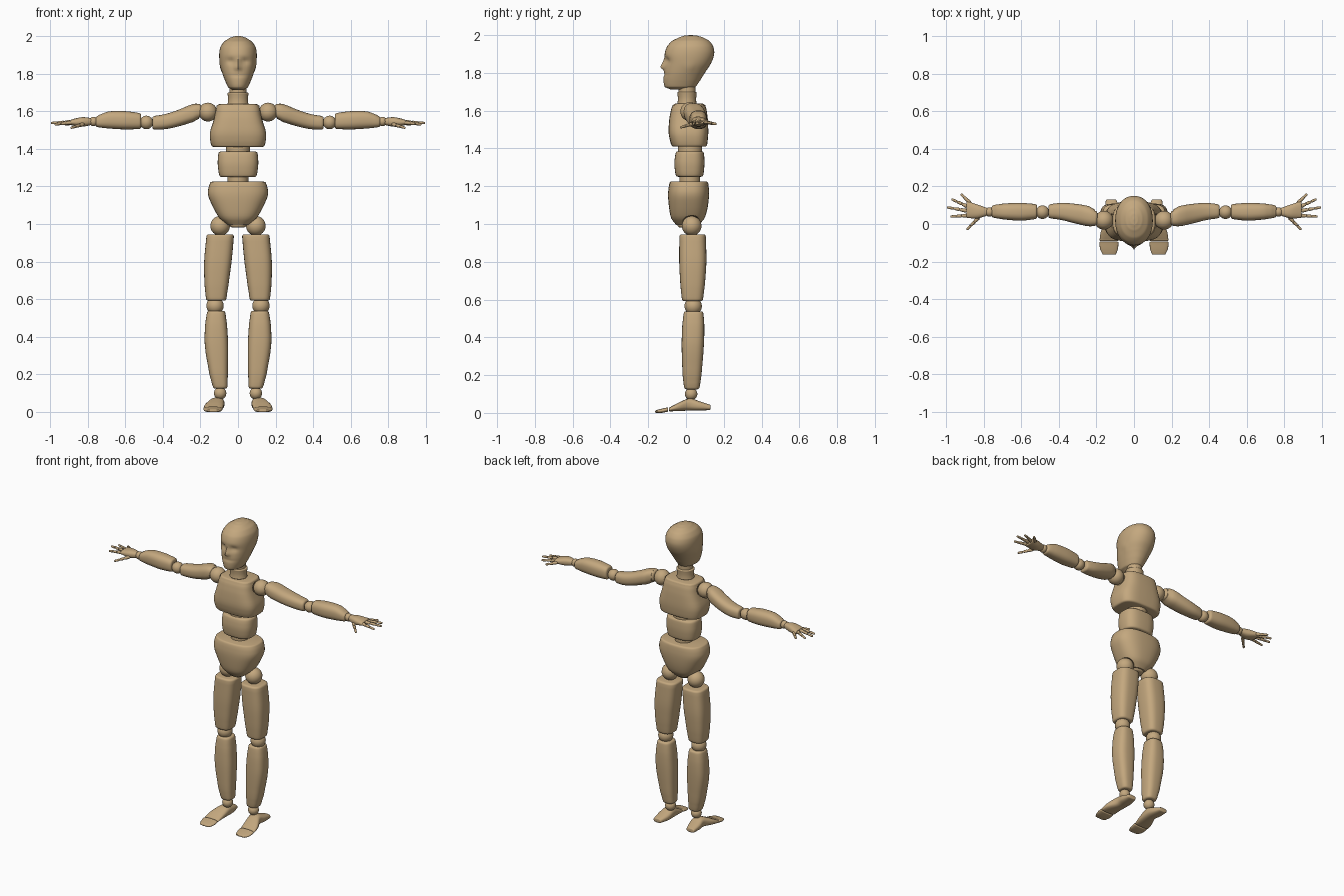
import bpy, bmesh
from math import sin, cos, pi, exp
from mathutils import Vector, Matrix

cube = bpy.data.objects.get("Cube")
if cube:
    bpy.data.objects.remove(cube, do_unlink=True)

wood = bpy.data.materials.new("light_wood")
wood.use_nodes = True
wood.diffuse_color = (0.55, 0.39, 0.21, 1)
wood.node_tree.nodes["Principled BSDF"].inputs["Base Color"].default_value = wood.diffuse_color

AXES = {"z": lambda t, a, b: (a, b, t),
        "x": lambda t, a, b: (t, a, b),
        "y": lambda t, a, b: (a, t, b)}


def finish(name, bm):
    """Turn a bmesh into a smooth-shaded wooden object."""
    bmesh.ops.recalc_face_normals(bm, faces=bm.faces)
    mesh = bpy.data.meshes.new(name)
    bm.to_mesh(mesh)
    bm.free()
    mesh.materials.append(wood)
    obj = bpy.data.objects.new(name, mesh)
    bpy.context.collection.objects.link(obj)
    shade(obj)
    return obj


def activate(obj):
    bpy.ops.object.select_all(action="DESELECT")
    obj.select_set(True)
    bpy.context.view_layer.objects.active = obj


def shade(obj):
    activate(obj)
    bpy.ops.object.shade_smooth_by_angle(angle=0.7)


def spline(keys, steps):
    """Smoothly interpolate the key sections."""
    rows = []
    for i in range(len(keys) - 1):
        p0, p1 = keys[max(i - 1, 0)], keys[i]
        p2, p3 = keys[i + 1], keys[min(i + 2, len(keys) - 1)]
        for k in range(steps):
            u = k / steps
            row = [0.5 * (2 * b + (c - a) * u + (2 * a - 5 * b + 4 * c - d) * u * u
                          + (3 * b - a - 3 * c + d) * u ** 3)
                   for a, b, c, d in zip(p0, p1, p2, p3)]
            row[0] = p1[0] + (p2[0] - p1[0]) * u
            rows.append(row)
    return rows + [list(keys[-1])]


def rounded_end(row, inward, r):
    t, a0, a1, b0, b1 = row
    return [[t + inward * d * r, a0 + i * r, a1 - i * r, b0 + i * r, b1 - i * r]
            for d, i in ((0, 1), (0.13, 0.5), (0.5, 0.13), (1, 0))]


def loft(name, axis, keys, side=1, power=2.8, r=0.012, steps=4, sculpt=None):
    """Skin rounded sections (t, a_min, a_max, b_min, b_max) along an axis."""
    rows = spline(keys, steps)
    if r:
        rows = rounded_end(rows[0], 1, r) + rows[1:-1] + rounded_end(rows[-1], -1, r)[::-1]
    n, bm, rings = 40, bmesh.new(), []
    for t, a0, a1, b0, b1 in rows:
        ring = []
        for j in range(n):
            c, s = cos(2 * pi * j / n), sin(2 * pi * j / n)
            a = (a0 + a1) / 2 + (a1 - a0) / 2 * abs(c) ** (2 / power) * (1 if c > 0 else -1)
            b = (b0 + b1) / 2 + (b1 - b0) / 2 * abs(s) ** (2 / power) * (1 if s > 0 else -1)
            p = Vector(AXES[axis](t, a, b))
            if sculpt:
                sculpt(p)
            p.x *= side
            ring.append(bm.verts.new(p))
        rings.append(ring)
    for lo, hi in zip(rings, rings[1:]):
        for j in range(n):
            bm.faces.new((lo[j], lo[j - 1], hi[j - 1], hi[j]))
    bm.faces.new(rings[0])
    bm.faces.new(rings[-1])
    return finish(name, bm)


def ball(name, centre, radius):
    bm = bmesh.new()
    bmesh.ops.create_uvsphere(bm, u_segments=28, v_segments=16, radius=radius,
                              matrix=Matrix.Translation(centre))
    return finish(name, bm)


def carve(obj, centre, radius):
    """Cut a round joint socket."""
    cutter = ball("socket_cutter", centre, radius)
    cutter.hide_render = True
    mod = obj.modifiers.new("socket", "BOOLEAN")
    mod.operation, mod.object, mod.solver = "DIFFERENCE", cutter, "EXACT"
    activate(obj)
    bpy.ops.object.modifier_apply(modifier=mod.name)
    bpy.data.objects.remove(cutter, do_unlink=True)
    shade(obj)


def peg(name, z, radius, depth, y):
    bm = bmesh.new()
    bmesh.ops.create_cone(bm, cap_ends=True, segments=32, radius1=radius, radius2=radius,
                          depth=depth, matrix=Matrix.Translation((0, y, z)))
    return finish(name, bm)


def face_shape(p):
    """Eye hollows, nose, mouth dip and ears."""
    if p.y < -0.03:
        eye = exp(-((abs(p.x) - 0.036) / 0.022) ** 2 - ((p.z - 1.865) / 0.018) ** 2)
        rise = (1.885 - p.z) / 0.055
        if rise > 1:
            rise = max(0, 1 - (rise - 1) * 3)
        nose = exp(-(p.x / 0.014) ** 2) * max(0, rise)
        mouth = exp(-(p.x / 0.04) ** 2 - ((p.z - 1.79) / 0.008) ** 2)
        p.y += 0.014 * eye - 0.024 * nose + 0.004 * mouth
    p.x *= 1 + 0.05 * exp(-((p.y - 0.02) / 0.015) ** 2 - ((p.z - 1.83) / 0.025) ** 2)


# Head
loft("head", "z", [
    (1.713, -.03, .03, -.085, .02), (1.725, -.052, .052, -.112, .05),
    (1.76, -.068, .068, -.119, .075), (1.80, -.083, .083, -.117, .10),
    (1.85, -.096, .096, -.112, .132), (1.90, -.10, .10, -.113, .149),
    (1.94, -.094, .094, -.10, .144), (1.97, -.074, .074, -.073, .123),
    (1.99, -.044, .044, -.033, .086), (1.998, -.02, .02, -.005, .055),
    (2.0, -.003, .003, .02, .03)],
    power=2.15, r=0, steps=6, sculpt=face_shape)

# Neck and torso
peg("neck_pin", 1.70, .045, .05, .005)
loft("neck", "z", [(1.635, -.055, .055, -.045, .055), (1.665, -.053, .053, -.043, .054),
                   (1.70, -.056, .056, -.046, .057)], power=2, r=.006)
chest = loft("chest", "z", [
    (1.41, -.143, .143, -.078, .112), (1.48, -.15, .15, -.092, .118),
    (1.56, -.128, .128, -.088, .115), (1.61, -.118, .118, -.078, .108),
    (1.637, -.112, .112, -.068, .10)], power=3.4)
peg("upper_waist_pin", 1.397, .064, .05, .022)
loft("waist", "z", [(1.25, -.10, .10, -.055, .092), (1.32, -.108, .108, -.062, .098),
                    (1.385, -.104, .104, -.055, .095)], power=2.8)
peg("lower_waist_pin", 1.237, .055, .05, .02)
pelvis = loft("pelvis", "z", [
    (.982, -.045, .045, -.045, .06), (1.03, -.098, .098, -.078, .098),
    (1.09, -.133, .133, -.09, .115), (1.16, -.16, .16, -.095, .122),
    (1.225, -.15, .15, -.088, .118)], power=2.6)


def hand(side, label):
    # Palm
    loft(label + "palm", "x", [(.775, .045, .085, 1.527, 1.563), (.83, .03, .103, 1.517, 1.568),
                               (.89, .032, .12, 1.525, 1.556)], side, power=2.4, r=.006)
    # Jointed thumb and fingers
    digits = [((.825, .035, 1.53), (.885, -.026, 1.512)), ((.885, .045, 1.54), (.97, .04, 1.53)),
              ((.888, .07, 1.543), (.989, .088, 1.537)), ((.885, .093, 1.54), (.965, .13, 1.535)),
              ((.872, .113, 1.537), (.917, .156, 1.53))]
    bm = bmesh.new()
    for base, tip in digits:
        base, tip = Vector(base), Vector(tip)
        base.x *= side
        tip.x *= side
        step = (tip - base) / 3
        turn = step.to_track_quat("Z", "Y").to_matrix().to_4x4()
        for k in range(3):
            r = .0105 - .0015 * k
            place = Matrix.Translation(base + step * (k + 0.55)) @ turn
            bmesh.ops.create_cone(bm, cap_ends=True, segments=12, radius1=r, radius2=r * .85,
                                  depth=step.length * .8, matrix=place)
            bmesh.ops.create_uvsphere(bm, u_segments=12, v_segments=8, radius=r * .8,
                                      matrix=Matrix.Translation(base + step * k))
        bmesh.ops.create_uvsphere(bm, u_segments=12, v_segments=8, radius=.0065,
                                  matrix=Matrix.Translation(tip))
    finish(label + "fingers", bm)


for side, label in ((1, "left_"), (-1, "right_")):
    # Sockets and joint balls
    carve(chest, (side * .162, .02, 1.595), .056)
    carve(pelvis, (side * .095, .03, .99), .056)
    for joint, x, y, z, r in (("shoulder", .16, .02, 1.595, .05), ("elbow", .487, .063, 1.54, .036),
                              ("wrist", .768, .064, 1.545, .025), ("hip", .095, .03, .99, .052),
                              ("knee", .122, .038, .565, .046), ("ankle", .095, .027, .10, .033)):
        ball(label + joint + "_joint", (side * x, y, z), r)
    # Arm
    loft(label + "upper_arm", "x", [
        (.195, -.008, .07, 1.565, 1.638), (.24, -.012, .095, 1.542, 1.637),
        (.32, .005, .108, 1.518, 1.606), (.39, .022, .112, 1.504, 1.584),
        (.455, .03, .105, 1.502, 1.574)], side, power=2.5)
    loft(label + "forearm", "x", [
        (.515, .026, .106, 1.505, 1.59), (.60, .018, .112, 1.503, 1.60),
        (.69, .024, .109, 1.508, 1.598), (.757, .034, .10, 1.515, 1.574)], side, power=2.5)
    hand(side, label)
    # Leg
    loft(label + "thigh", "z", [
        (.592, .062, .17, -.022, .09), (.68, .05, .178, -.03, .10),
        (.80, .034, .18, -.036, .108), (.945, .022, .168, -.035, .105)], side, power=3)
    loft(label + "shin", "z", [
        (.125, .056, .134, -.01, .072), (.20, .054, .152, -.018, .082),
        (.35, .052, .176, -.023, .094), (.46, .058, .175, -.02, .097),
        (.538, .067, .165, -.012, .092)], side, power=2.8)
    # Foot
    loft(label + "foot", "y", [
        (-.09, .083, .183, .008, .03), (-.04, .077, .176, .01, .054),
        (.02, .072, .152, .012, .077), (.07, .075, .155, .012, .062),
        (.13, .092, .15, .015, .044)], side, power=2.6, r=.006)
    loft(label + "toes", "y", [
        (-.163, .095, .168, .0, .014), (-.13, .085, .181, .0, .022),
        (-.094, .083, .183, .006, .029)], side, power=2.6, r=.005)
